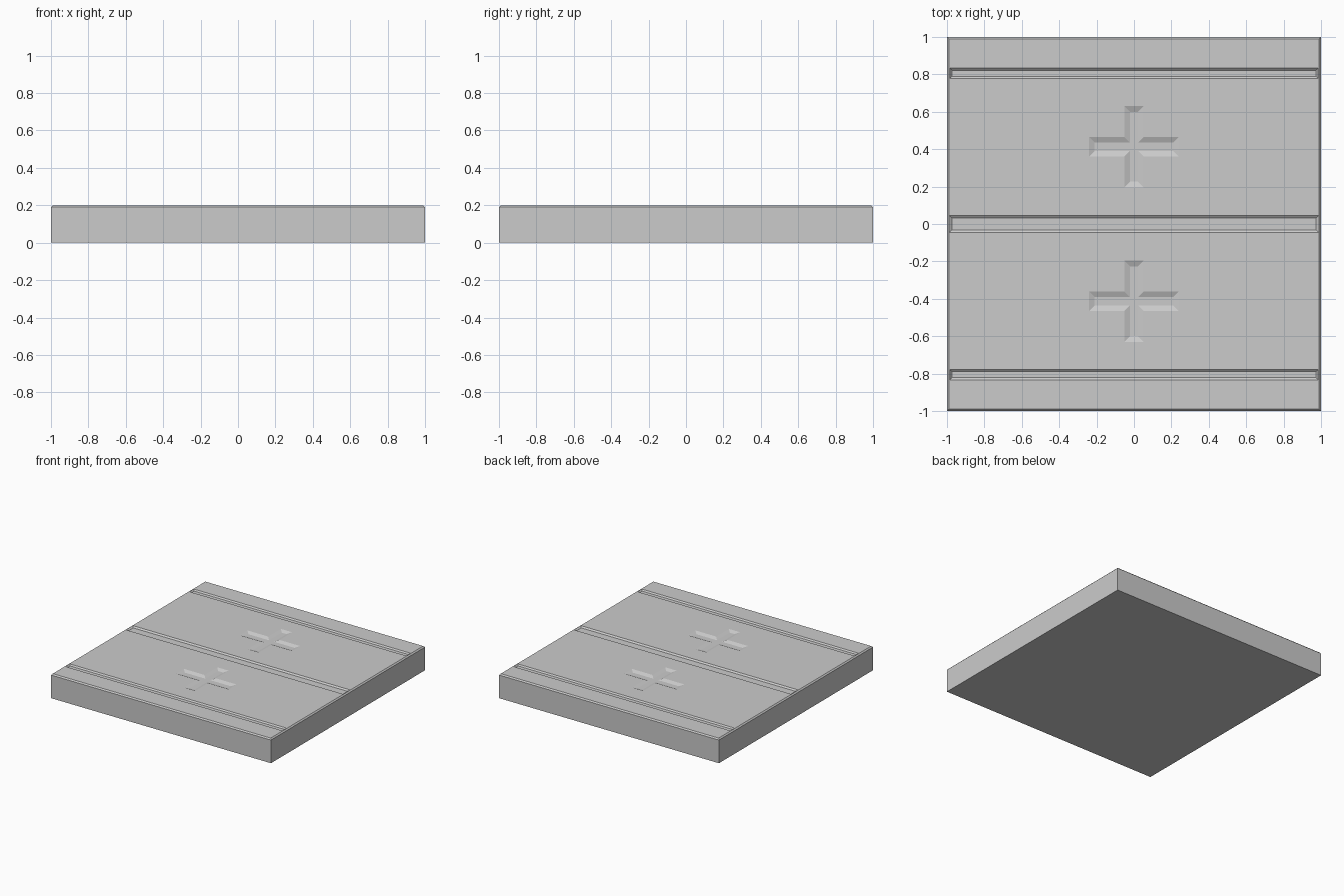
import bpy, bmesh

if "Cube" in bpy.data.objects:
    bpy.data.objects.remove(bpy.data.objects["Cube"])

TOP = 0.2


def rect(hx, hy):
    return [(-hx, -hy), (hx, -hy), (hx, hy), (-hx, hy)]


def plus(hx, hy, w):
    return [(-hx, -w), (-w, -w), (-w, -hy), (w, -hy), (w, -w), (hx, -w),
            (hx, w), (w, w), (w, hy), (-w, hy), (-w, w), (-hx, w)]


def tapered_cutter(name, outline, sizes, y, depth, inset):
    # sloped-wall solid that meets the slab top exactly at the given outline
    bm = bmesh.new()
    rings = []
    for side in (-1, 1):
        pts = outline(*[s + side * inset for s in sizes])
        rings.append([bm.verts.new((px, y + py, TOP + side * depth)) for px, py in pts])
    low, high = rings
    n = len(low)
    bm.faces.new(low[::-1])
    bm.faces.new(high)
    for i in range(n):
        j = (i + 1) % n
        bm.faces.new((low[i], low[j], high[j], high[i]))
    mesh = bpy.data.meshes.new(name)
    bm.to_mesh(mesh)
    bm.free()
    obj = bpy.data.objects.new(name, mesh)
    bpy.context.collection.objects.link(obj)
    obj.hide_render = True
    obj.hide_set(True)
    return obj


# Slab with a narrow chamfer around the top
bm = bmesh.new()
bmesh.ops.create_cube(bm, size=2)
for v in bm.verts:
    v.co.z = TOP if v.co.z > 0 else 0
rim = [e for e in bm.edges if all(v.co.z > 0.1 for v in e.verts)]
bmesh.ops.bevel(bm, geom=rim, offset=0.01, segments=1, affect='EDGES')
mesh = bpy.data.meshes.new("floor_slab")
bm.to_mesh(mesh)
bm.free()
slab = bpy.data.objects.new("floor_slab", mesh)
bpy.context.collection.objects.link(slab)

# Grooves: one wide in the middle, one narrow near each edge; crosses between
cutters = [tapered_cutter("middle_groove_cutter", rect, (0.988, 0.045), 0, 0.01, 0.014)]
for s in (-1, 1):
    cutters.append(tapered_cutter("edge_groove_cutter", rect, (0.985, 0.028), s * 0.805, 0.01, 0.011))
    cutters.append(tapered_cutter("cross_cutter", plus, (0.24, 0.217, 0.052), s * 0.413, 0.012, 0.03))

for c in cutters:
    mod = slab.modifiers.new(c.name, 'BOOLEAN')
    mod.operation = 'DIFFERENCE'
    mod.solver = 'EXACT'
    mod.object = c
